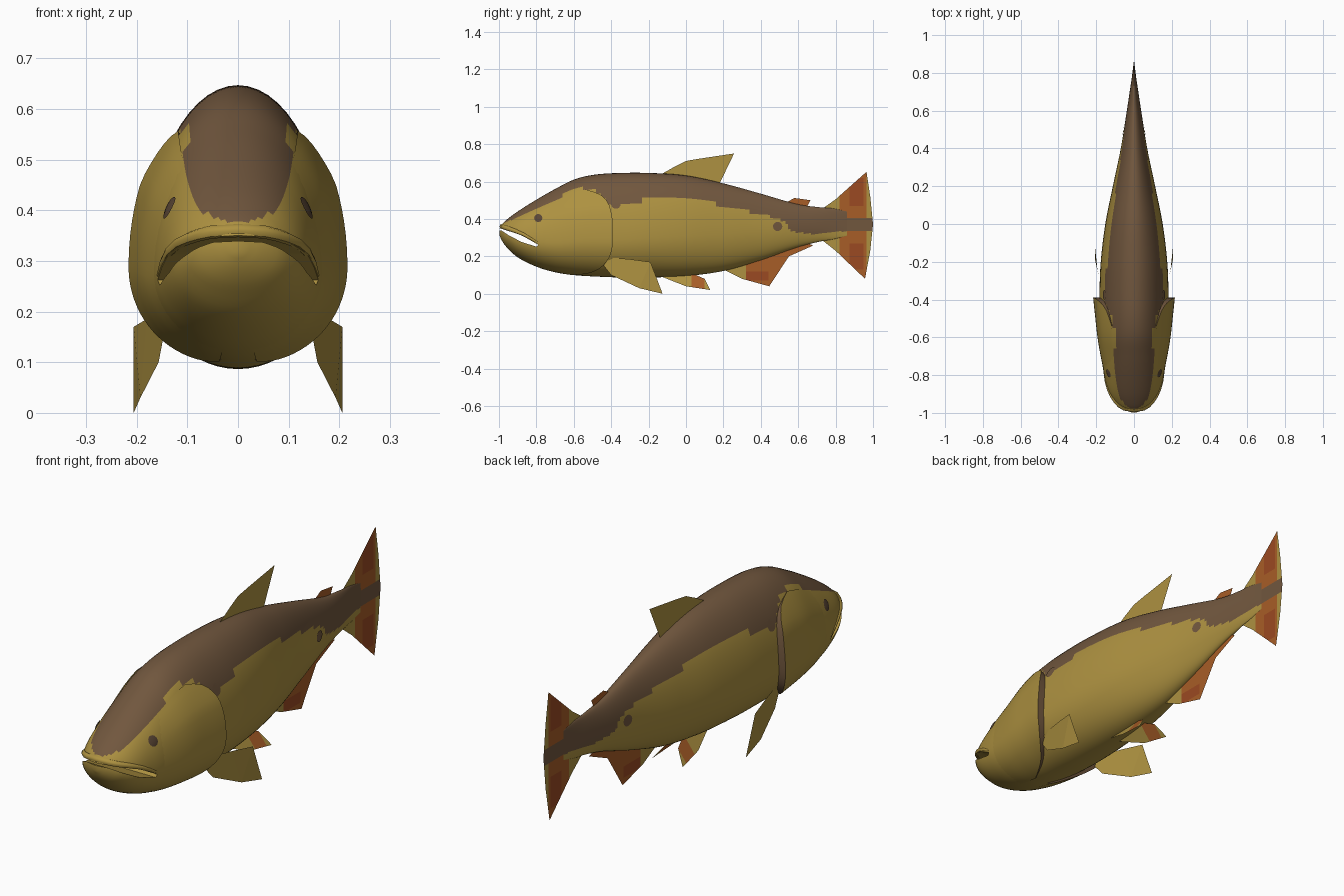
import bpy, bmesh, math
from mathutils import Vector

if "Cube" in bpy.data.objects:
    bpy.data.objects.remove(bpy.data.objects["Cube"])


def material(name, rgb):
    m = bpy.data.materials.new(name)
    m.diffuse_color = (*rgb, 1)
    m.use_nodes = True
    m.node_tree.nodes["Principled BSDF"].inputs["Base Color"].default_value = m.diffuse_color
    return m


MATS = [material("gold", (0.42, 0.285, 0.052)),
        material("brown", (0.165, 0.095, 0.048)),
        material("orange", (0.39, 0.11, 0.02)),
        material("red_orange", (0.33, 0.068, 0.016)),
        material("dark_brown", (0.10, 0.06, 0.035))]
GOLD, BROWN, ORANGE, RED, DARK = range(5)


def interp(table, t, col=1):
    """Smooth interpolation through rows sorted by their first value."""
    n = len(table)
    t = min(max(t, table[0][0]), table[-1][0])
    i = next(k for k in range(n - 1) if t <= table[k + 1][0])

    def slope(k):
        a, b = table[max(k - 1, 0)], table[min(k + 1, n - 1)]
        return (b[col] - a[col]) / (b[0] - a[0])
    (x0, x1), (p, q) = (table[i][0], table[i + 1][0]), (table[i][col], table[i + 1][col])
    h = x1 - x0
    u = (t - x0) / h
    return ((2*u**3 - 3*u*u + 1) * p + (u**3 - 2*u*u + u) * h * slope(i)
            + (3*u*u - 2*u**3) * q + (u**3 - u*u) * h * slope(i + 1))


def finish(name, bm, smooth=True):
    me = bpy.data.meshes.new(name)
    bm.to_mesh(me)
    bm.free()
    for m in MATS:
        me.materials.append(m)
    ob = bpy.data.objects.new(name, me)
    bpy.context.collection.objects.link(ob)
    bpy.ops.object.select_all(action='DESELECT')
    bpy.context.view_layer.objects.active = ob
    ob.select_set(True)
    if smooth:
        bpy.ops.object.shade_smooth_by_angle(angle=math.radians(45))
    return ob


# Body stations: y, top, bottom, half width, height fraction of widest point
BODY = [(-.998, .348, .315, .012, .5), (-.985, .37, .285, .05, .5), (-.96, .395, .25, .09, .45),
        (-.9, .44, .195, .13, .42), (-.8, .503, .145, .158, .38), (-.7, .56, .115, .172, .36),
        (-.6, .61, .1, .18, .36), (-.5, .635, .093, .182, .36), (-.38, .645, .088, .183, .36),
        (-.2, .646, .087, .176, .38), (0, .632, .095, .152, .4), (.2, .59, .122, .112, .42),
        (.4, .535, .18, .07, .45), (.6, .478, .25, .038, .5), (.72, .462, .28, .02, .5),
        (.78, .457, .29, .011, .5), (.86, .44, .31, .001, .5)]
# Lower limit of the brown back along y
BACK = [(-1, .37), (-.96, .385), (-.9, .41), (-.75, .47), (-.65, .53), (-.53, .565), (-.47, .545),
        (-.42, .49), (-.35, .475), (-.3, .49), (-.1, .512), (.05, .51), (.2, .47), (.4, .425),
        (.52, .385), (.57, .335), (.72, .32), (.8, .33), (1, .35)]


def station(y):
    top, bot, w, f = (interp(BODY, y, c) for c in (1, 2, 3, 4))
    return top, bot, w, bot + f * (top - bot)


def section(y, a):
    top, bot, w, zc = station(y)
    return Vector((w * math.cos(a), y, zc + math.sin(a) * ((top - zc) if math.sin(a) > 0 else (zc - bot))))


def surface_x(y, z):
    top, bot, w, zc = station(y)
    r = (z - zc) / ((top - zc) if z > zc else (zc - bot))
    return w * math.sqrt(max(0, 1 - r * r))


# Body loft
bm = bmesh.new()
N = 56
ys = [-.998, -.994, -.99, -.985, -.978, -.97, -.96, -.95, -.935] + [-.92 + 1.78 * i / 130 for i in range(131)]
rings = [[bm.verts.new(section(y, 2 * math.pi * k / N)) for k in range(N)] for y in ys]
for a, b in zip(rings, rings[1:]):
    for k in range(N):
        j = (k + 1) % N
        f = bm.faces.new((a[k], a[j], b[j], b[k]))
        c = f.calc_center_median()
        f.material_index = BROWN if c.z > interp(BACK, c.y) else GOLD
bm.faces.new(rings[0])
bm.faces.new(rings[-1])
bmesh.ops.recalc_face_normals(bm, faces=bm.faces)
body = finish("body", bm, False)

# Mouth slot cut through the head
bm = bmesh.new()
slot = [(-1.05, .36), (-.97, .345), (-.88, .313), (-.79, .262), (-.8, .252),
        (-.88, .277), (-.95, .314), (-.985, .337), (-1.05, .347)]
left = [bm.verts.new((-.3, y, z)) for y, z in slot]
right = [bm.verts.new((.3, y, z)) for y, z in slot]
bm.faces.new(left)
bm.faces.new(right)
for i in range(len(slot)):
    j = (i + 1) % len(slot)
    bm.faces.new((left[i], left[j], right[j], right[i]))
bmesh.ops.recalc_face_normals(bm, faces=bm.faces)
cutter = finish("mouth_cutter", bm, False)
cutter.hide_render = True
bpy.context.view_layer.objects.active = body
mod = body.modifiers.new("mouth", 'BOOLEAN')
mod.operation, mod.solver, mod.object = 'DIFFERENCE', 'EXACT', cutter
bpy.ops.object.modifier_apply(modifier="mouth")
bpy.data.objects.remove(cutter)
body.select_set(True)
bpy.ops.object.shade_smooth_by_angle(angle=math.radians(45))

# Upper lip: a tube along the top edge of the mouth
UPPER = [(-.985, .352), (-.97, .345), (-.88, .313), (-.79, .262)]
side = []
for y in (-.79, -.83, -.87, -.91, -.94, -.96, -.975):
    z = interp(UPPER, y) + .01
    side.append((surface_x(y, z) - .004, y, z))
path = side + [(0, -.984, .36)] + [(-x, y, z) for x, y, z in reversed(side)]
bm = bmesh.new()
tube = []
for i, p in enumerate(path):
    d = (Vector(path[min(i + 1, len(path) - 1)]) - Vector(path[max(i - 1, 0)])).normalized()
    u = d.cross(Vector((0, 0, 1))).normalized()
    v = u.cross(d)
    r = .005 + .008 * math.sin(math.pi * i / (len(path) - 1)) ** .6 if 0 < i < len(path) - 1 else .005
    tube.append([bm.verts.new(Vector(p) + r * (u * math.cos(k * math.pi / 4) + v * math.sin(k * math.pi / 4)))
                 for k in range(8)])
for a, b in zip(tube, tube[1:]):
    for k in range(8):
        bm.faces.new((a[k], a[(k + 1) % 8], b[(k + 1) % 8], b[k]))
bm.faces.new(tube[0])
bm.faces.new(tube[-1])
bmesh.ops.recalc_face_normals(bm, faces=bm.faces)
finish("upper_lip", bm)

# Gill covers: flared shells with a rounded rear edge and a brown rim
EDGE = [(-80, -.62), (-60, -.5), (-30, -.415), (0, -.39), (28, -.405), (42, -.455), (51, -.54)]
for sx, name in ((1, "right"), (-1, "left")):
    bm = bmesh.new()
    rows = []
    for i in range(33):
        t = -80 + 131 * i / 32
        fade = min(1, (58 - t) / 30)
        row = []
        for s, rim in [(k / 20, 0) for k in range(21)] + [(1, 1)]:
            y = -.77 + (interp(EDGE, t) + .77) * s
            p = section(y, math.radians(t))
            zc = station(y)[3]
            k = .98 if rim else .99 + .19 * s * fade
            kz = .98 if rim else .99 + .03 * s
            row.append(bm.verts.new((sx * p.x * k, y, zc + (p.z - zc) * kz)))
        rows.append(row)
    for a, b in zip(rows, rows[1:]):
        for k in range(21):
            q = (a[k], a[k + 1], b[k + 1], b[k])
            f = bm.faces.new(q if sx < 0 else q[::-1])
            f.material_index = BROWN if k == 20 else GOLD
    bm.normal_update()
    if sum(f.normal.x * sx for f in bm.faces) < 0:
        bmesh.ops.reverse_faces(bm, faces=bm.faces)
    finish(name + "_gill_cover", bm)


# Eyes and spots: thin discs that follow the body surface
def disc(name, y0, z0, r, lift, mat):
    for sx, sd in ((1, "right"), (-1, "left")):
        bm = bmesh.new()
        mid = bm.verts.new((sx * (surface_x(y0, z0) + lift), y0, z0))
        ring = []
        for k in range(14):
            a = 2 * math.pi * k / 14
            y, z = y0 + r * math.cos(a), z0 + r * math.sin(a)
            ring.append(bm.verts.new((sx * (surface_x(y, z) + .003), y, z)))
        for k in range(14):
            q = (mid, ring[k], ring[(k + 1) % 14])
            bm.faces.new(q if sx > 0 else q[::-1]).material_index = mat
        finish(sd + "_" + name, bm)


disc("eye", -.79, .405, .022, .008, DARK)
disc("tail_spot", .49, .36, .025, .003, BROWN)
disc("shoulder_spot", -.375, .48, .026, .003, BROWN)


# Fins: flat outlines in y and z, sliced along colour borders
def fin(name, pts, colour=lambda y, z: GOLD, ycuts=(), zcuts=(), xfun=lambda y, z: 0, mirror=False):
    for sx in ((1, -1) if mirror else (1,)):
        bm = bmesh.new()
        bm.faces.new([bm.verts.new((0, y, z)) for y, z in pts])
        bmesh.ops.triangulate(bm, faces=bm.faces)
        for axis, cuts in ((1, ycuts), (2, zcuts)):
            for c in cuts:
                co, no = Vector((0, 0, 0)), Vector((0, 0, 0))
                co[axis], no[axis] = c, 1
                bmesh.ops.bisect_plane(bm, geom=bm.verts[:] + bm.edges[:] + bm.faces[:], plane_co=co, plane_no=no)
        for f in bm.faces:
            c = f.calc_center_median()
            f.material_index = colour(c.y, c.z)
        for v in bm.verts:
            v.co.x = sx * xfun(v.co.y, v.co.z)
        finish((("right_" if sx > 0 else "left_") if mirror else "") + name, bm, False)


def tail_colour(y, z):
    if .335 < z < .405:
        return BROWN
    if y < .82 or y > .965:
        return GOLD
    if .875 < y < .95 and (.47 < z < .62 or .13 < z < .27):
        return RED
    return ORANGE


fin("tail_fin", [(.7, .46), (.74, .462), (.8, .505), (.965, .652), (.985, .52), (1, .37), (.985, .23),
                 (.957, .08), (.8, .23), (.73, .285), (.7, .29)], tail_colour,
    (.82, .875, .95, .965), (.13, .27, .335, .405, .47, .62))
fin("dorsal_fin", [(-.14, .635), (-.06, .68), (0, .71), (.07, .722), (.257, .75), (.2, .665), (.175, .58), (0, .6)])
fin("adipose_fin", [(.53, .485), (.58, .512), (.665, .5), (.645, .46), (.6, .45)], lambda y, z: ORANGE)
fin("anal_fin", [(.2, .13), (.3, .08), (.445, .04), (.48, .135), (.55, .2), (.68, .258), (.6, .29), (.3, .19)],
    lambda y, z: GOLD if y < .32 else RED if y < .44 and .07 < z < .12 else ORANGE, (.32, .44), (.07, .12))
fin("pelvic_fin", [(-.14, .095), (0, .04), (.13, .02), (.1, .08), (.03, .11)],
    lambda y, z: ORANGE if .03 < y < .1 else GOLD, (.03, .1), (),
    lambda y, z: .02 + .055 * (.095 - z) / .075, True)
fin("pectoral_fin", [(-.44, .15), (-.4, .1), (-.25, .03), (-.125, 0), (-.19, .17), (-.3, .185), (-.42, .195)],
    xfun=lambda y, z: min(.206, .152 + .055 * (y + .42) / .23), mirror=True)
